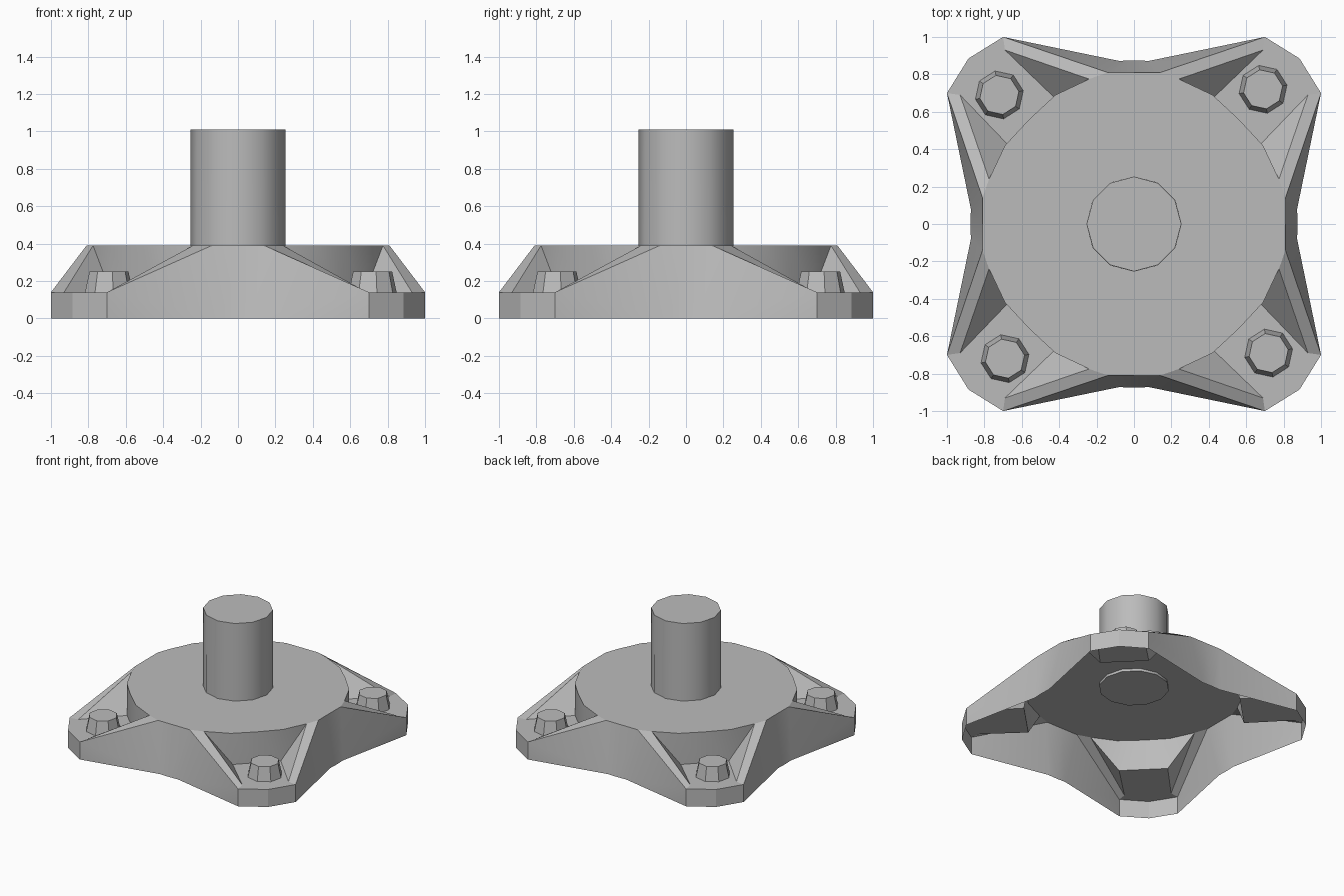
import bpy, bmesh, math
from mathutils import Matrix, Vector

if "Cube" in bpy.data.objects:
    bpy.data.objects.remove(bpy.data.objects["Cube"], do_unlink=True)

DECK, FOOT = 0.39, 0.14

grey = bpy.data.materials.new("plain grey")
grey.use_nodes = True
colour = (0.5, 0.5, 0.5, 1)
grey.diffuse_color = colour
grey.node_tree.nodes["Principled BSDF"].inputs["Base Color"].default_value = colour


def finish(name, bm, angle=30):
    mesh = bpy.data.meshes.new(name)
    bm.to_mesh(mesh)
    bm.free()
    mesh.materials.append(grey)
    obj = bpy.data.objects.new(name, mesh)
    bpy.context.collection.objects.link(obj)
    bpy.ops.object.select_all(action="DESELECT")
    obj.select_set(True)
    bpy.context.view_layer.objects.active = obj
    bpy.ops.object.shade_smooth_by_angle(angle=math.radians(angle))
    return obj


def tapered_post(name, centre, bottom, top, r_bottom, r_top, sides, turn=0):
    bm = bmesh.new()
    bmesh.ops.create_cone(bm, cap_ends=True, segments=sides, radius1=r_bottom,
                          radius2=r_top, depth=top - bottom)
    place = Matrix.Translation((*centre, (top + bottom) / 2)) @ Matrix.Rotation(turn, 4, "Z")
    bmesh.ops.transform(bm, matrix=place, verts=bm.verts)
    return finish(name, bm)


# One eighth of the hollow base: half a side and half a corner foot
points = {
    "side_mid": (0, 0.875, 0), "side_bend": (0.08, 0.872, 0),
    "toe_low": (0.70, 1, 0), "tip_low": (0.885, 0.885, 0),
    "toe": (0.70, 1, FOOT), "tip": (0.885, 0.885, FOOT),
    "rib_end": (0.69, 0.93, FOOT), "nook": (0.43, 0.68, FOOT),
    "nook_mid": (0.555, 0.555, FOOT), "centre": (0, 0, DECK),
    "rim_mid": (0, 0.81, DECK), "rim_rib": (0.14, 0.81, DECK),
    "rim_inner": (0.24, 0.775, DECK), "rim_arc": (0.42, 0.69, DECK),
    "rim_corner": (0.56, 0.56, DECK),
}
panels = [
    "side_mid side_bend rim_rib rim_mid",                    # outer wall
    "side_bend toe_low toe", "side_bend toe rim_rib",
    "toe_low tip_low tip toe",                               # foot edge
    "rim_rib toe rib_end rim_inner",                         # rib top
    "rim_inner rib_end nook",                                # rib inside
    "rim_inner nook rim_arc", "rim_arc nook nook_mid rim_corner",
    "rib_end toe tip nook_mid nook",                         # foot floor
    "centre rim_mid rim_rib rim_inner rim_arc rim_corner",   # deck
]

# Mirror the eighth over the diagonal and turn it to all four corners
bm = bmesh.new()
for quarter in range(4):
    turn = Matrix.Rotation(quarter * math.pi / 2, 3, "Z")
    for swapped in (False, True):
        verts = {}
        for key, (x, y, z) in points.items():
            verts[key] = bm.verts.new(turn @ Vector((y, x, z) if swapped else (x, y, z)))
        for panel in panels:
            loop = [verts[key] for key in panel.split()]
            bm.faces.new(loop if swapped else loop[::-1])
bmesh.ops.remove_doubles(bm, verts=bm.verts, dist=0.0005)
bm.normal_update()
for face in bm.faces:
    if face.normal.z < -0.5:
        bmesh.ops.reverse_faces(bm, faces=bm.faces)
        break
bmesh.ops.dissolve_limit(bm, angle_limit=0.01, verts=bm.verts, edges=bm.edges)
finish("flanged_base", bm, 25)

# Central column, just reaching through the deck
tapered_post("column", (0, 0), 0.37, 1.01, 0.255, 0.253, 12)

# One tapered bolt on each foot
for i, corner in enumerate(("back_left", "back_right", "front_right", "front_left")):
    turn = Matrix.Rotation(i * math.pi / 2, 2)
    tapered_post(corner + "_bolt", turn @ Vector((0.69, 0.72)), FOOT, 0.25,
                 0.13, 0.106, 8, math.radians(10))
